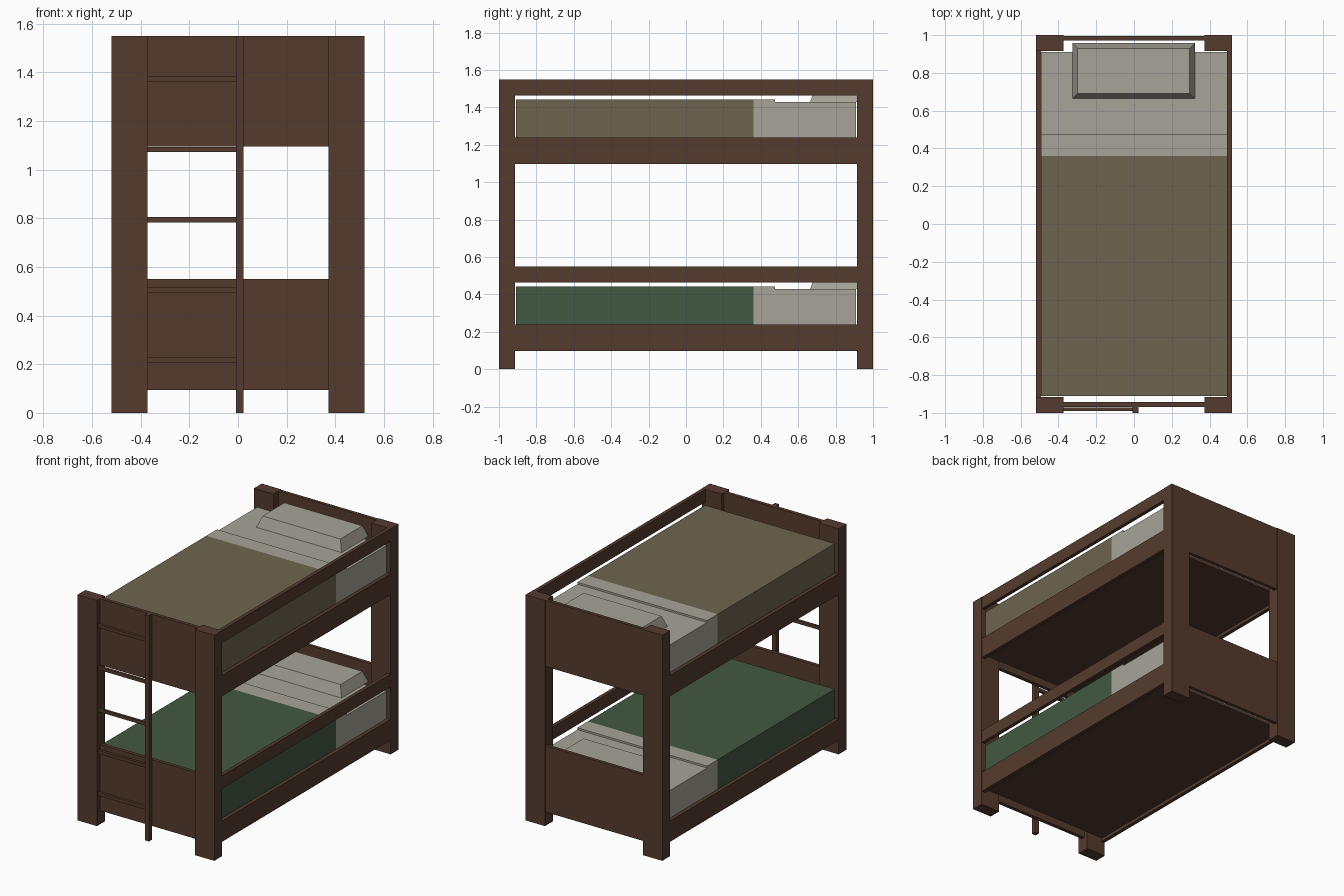
import bpy, bmesh

if "Cube" in bpy.data.objects:
    bpy.data.objects.remove(bpy.data.objects["Cube"])


def material(name, rgb):
    m = bpy.data.materials.new(name)
    lin = [((c / 255 + 0.055) / 1.055) ** 2.4 for c in rgb]
    m.diffuse_color = (*lin, 1)
    m.use_nodes = True
    m.node_tree.nodes["Principled BSDF"].inputs["Base Color"].default_value = m.diffuse_color
    return m


WOOD = material("dark wood", (85, 59, 46))
SHEET = material("off-white linen", (167, 164, 152))
TAN = material("tan blanket", (111, 101, 79))
GREEN = material("green blanket", (66, 89, 66))


def finish(name, bm, mats):
    bmesh.ops.recalc_face_normals(bm, faces=bm.faces)
    me = bpy.data.meshes.new(name)
    bm.to_mesh(me)
    bm.free()
    for m in mats:
        me.materials.append(m)
    ob = bpy.data.objects.new(name, me)
    bpy.context.collection.objects.link(ob)
    return ob


def box(name, x, y, z, mat=WOOD, taper=0):
    """Box from ranges; taper insets the top rectangle."""
    bm = bmesh.new()
    for v in bmesh.ops.create_cube(bm, size=1)["verts"]:
        top = v.co.z > 0
        t = taper if top else 0
        v.co = (x[1] - t if v.co.x > 0 else x[0] + t,
                y[1] - t if v.co.y > 0 else y[0] + t,
                z[1] if top else z[0])
    return finish(name, bm, [mat])


def bedding(name, z, blanket):
    """Side profile with the step at the turned-down sheet, extruded across the bed."""
    bm = bmesh.new()
    pts = [(-0.91, z + 0.14), (0.91, z + 0.14), (0.91, z + 0.43),
           (0.475, z + 0.43), (0.475, z + 0.443), (-0.91, z + 0.443)]
    f = bm.faces.new([bm.verts.new((-0.493, y, h)) for y, h in pts])
    new = bmesh.ops.extrude_face_region(bm, geom=[f])["geom"]
    for v in new:
        if isinstance(v, bmesh.types.BMVert):
            v.co.x = 0.493
    # colour change where the blanket ends
    bmesh.ops.bisect_plane(bm, geom=bm.verts[:] + bm.edges[:] + bm.faces[:],
                           plane_co=(0, 0.36, 0), plane_no=(0, 1, 0))
    for f in bm.faces:
        f.material_index = 1 if f.calc_center_median().y < 0.36 else 0
    finish(name, bm, [SHEET, blanket])


# corner posts
for sx in (-1, 1):
    for sy in (-1, 1):
        box("corner_post", sorted((sx * 0.372, sx * 0.52)),
            sorted((sy * 0.915, sy * 1.0)), (0, 1.55))

# two bunks
for level, z, blanket in (("lower", 0.0, GREEN), ("upper", 1.0, TAN)):
    box(level + "_front_panel", (-0.372, 0.372), (-0.968, -0.943), (z + 0.095, z + 0.55))
    box(level + "_back_panel", (-0.372, 0.372), (0.972, 0.995), (z + 0.095, z + 0.55))
    for sx in (-1, 1):
        box(level + "_side_rail", sorted((sx * 0.493, sx * 0.518)),
            (-0.915, 0.915), (z + 0.097, z + 0.24))
    # guard rail on the right side only
    box(level + "_guard_rail", (0.493, 0.518), (-0.915, 0.915), (z + 0.463, z + 0.55))
    box(level + "_bed_board", (-0.493, 0.493), (-0.91, 0.91), (z + 0.12, z + 0.14))
    bedding(level + "_bedding", z, blanket)
    box(level + "_pillow", (-0.325, 0.322), (0.664, 0.957), (z + 0.43, z + 0.505), SHEET, 0.027)

# ladder
box("ladder_upright", (-0.008, 0.023), (-1.0, -0.968), (0, 1.55))
for i in range(5):
    h = 0.206 + i * 0.2885
    box("ladder_rung", (-0.375, -0.008), (-0.99, -0.972), (h, h + 0.022))
